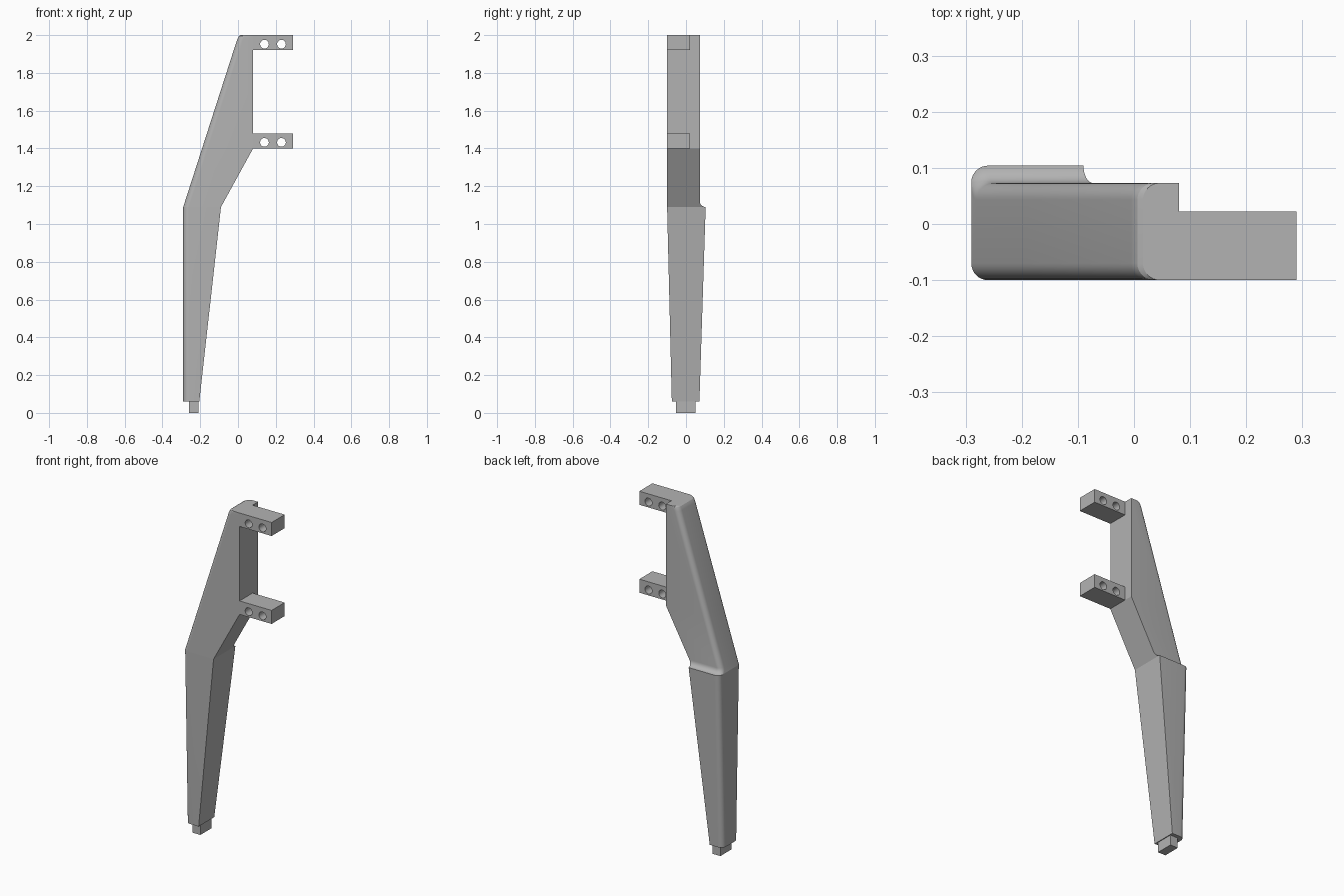
import bpy, bmesh
from math import cos, sin, pi, radians
from mathutils import Matrix, Vector

cube = bpy.data.objects.get("Cube")
if cube:
    bpy.data.objects.remove(cube, do_unlink=True)

grey = bpy.data.materials.new("plain grey")
grey.use_nodes = True
colour = (0.45, 0.45, 0.45, 1)
grey.diffuse_color = colour
grey.node_tree.nodes["Principled BSDF"].inputs["Base Color"].default_value = colour


def finish(name, bm):
    bmesh.ops.recalc_face_normals(bm, faces=bm.faces)
    mesh = bpy.data.meshes.new(name)
    bm.to_mesh(mesh)
    bm.free()
    mesh.materials.append(grey)
    ob = bpy.data.objects.new(name, mesh)
    bpy.context.collection.objects.link(ob)
    return ob


def smooth(ob):
    ob.data.shade_smooth()
    ob.data.set_sharp_from_angle(angle=radians(15))


def box(name, lo, hi):
    lo, hi = Vector(lo), Vector(hi)
    bm = bmesh.new()
    bmesh.ops.create_cube(bm, size=1, matrix=Matrix.Translation((lo + hi) / 2)
                          @ Matrix.Diagonal((*(hi - lo), 1)))
    return finish(name, bm)


def section(z, outer, inner, front, back, r):
    """Horizontal slice with its two outer corners rounded."""
    points = [(inner, back, z), (inner, front, z)]
    for i in range(9):
        a = i / 8 * pi / 2
        points.append((outer + r - r * sin(a), front + r - r * cos(a), z))
    for i in range(9):
        a = i / 8 * pi / 2
        points.append((outer + r - r * cos(a), back - r + r * sin(a), z))
    return points


def loft(name, slices):
    bm = bmesh.new()
    rings = [[bm.verts.new(p) for p in s] for s in slices]
    for low, high in zip(rings, rings[1:]):
        for i in range(len(low)):
            j = (i + 1) % len(low)
            bm.faces.new((low[i], low[j], high[j], high[i]))
    bm.faces.new(rings[0])
    bm.faces.new(rings[-1])
    ob = finish(name, bm)
    smooth(ob)
    return ob


FRONT, BACK, LEDGE = -0.10, 0.073, 0.104
KNEE, SHOULDER, R = 1.09, 1.40, 0.03


def outer_x(z):
    return -0.29 + (z - KNEE) * 0.322


def inner_x(z):
    return min(0.08, -0.09 + 0.17 * (z - KNEE) / (SHOULDER - KNEE))


# Tapering leg, a cove above the ledge, then the leaning upper arm
slices = [section(0.06, -0.29, -0.205, -0.075, 0.071, R),
          section(KNEE, -0.29, -0.09, FRONT, LEDGE, R)]
cove = LEDGE - BACK
for i in range(1, 9):
    a = i / 8 * pi / 2
    z = KNEE + cove * (1 - cos(a))
    slices.append(section(z, outer_x(z), inner_x(z), FRONT, LEDGE - cove * sin(a), R))
for z in (SHOULDER, 1.975):
    slices.append(section(z, outer_x(z), inner_x(z), FRONT, BACK, R))
# Rounded top corner
for z, x in ((1.986, 0.0), (1.995, 0.006), (2.0, 0.016)):
    slices.append(section(z, x, 0.08, FRONT, BACK, R))
loft("leg_body", slices)

# Foot peg
box("foot_peg", (-0.26, -0.052, 0), (-0.21, 0.05, 0.06))

# Mounting tabs, each with two drilled holes
for name, z in (("lower_tab", 1.40), ("upper_tab", 1.92)):
    tab = box(name, (0.08, FRONT, z), (0.29, 0.022, z + 0.08))
    bm = bmesh.new()
    for x in (0.14, 0.23):
        bmesh.ops.create_cone(bm, cap_ends=True, segments=32, radius1=0.023,
                              radius2=0.023, depth=0.4,
                              matrix=Matrix.Translation((x, 0, z + 0.03 + 0.002))
                              @ Matrix.Rotation(pi / 2, 4, "X"))
    drill = finish(name + "_drill", bm)
    cut = tab.modifiers.new("holes", "BOOLEAN")
    cut.operation, cut.solver, cut.object = "DIFFERENCE", "EXACT", drill
    drilled = bpy.data.meshes.new_from_object(
        tab.evaluated_get(bpy.context.evaluated_depsgraph_get()))
    tab.modifiers.clear()
    tab.data = drilled
    bpy.data.objects.remove(drill, do_unlink=True)
    smooth(tab)
